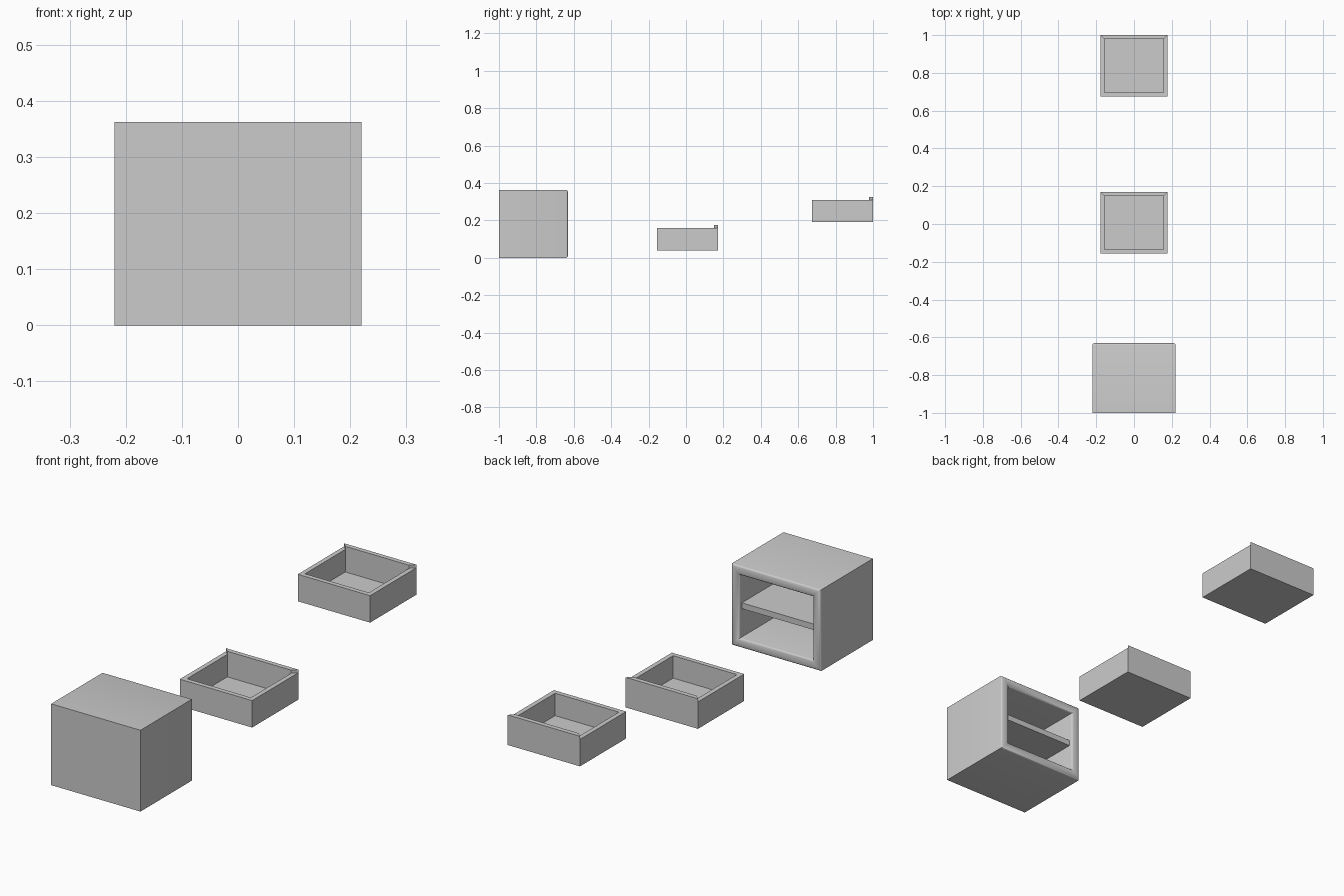
import bpy, bmesh, math

if "Cube" in bpy.data.objects:
    bpy.data.objects.remove(bpy.data.objects["Cube"])


def loft(name, loops):
    """Skin a stack of rectangles (x0, x1, y0, y1, z0, z1-plane style corner lists) and cap both ends."""
    bm = bmesh.new()
    rings = [[bm.verts.new(c) for c in loop] for loop in loops]
    for a, b in zip(rings, rings[1:]):
        for i in range(4):
            j = (i + 1) % 4
            bm.faces.new((a[i], a[j], b[j], b[i]))
    bm.faces.new(rings[0])
    bm.faces.new(rings[-1])
    bmesh.ops.recalc_face_normals(bm, faces=bm.faces)
    return bm


def finish(name, bm, smooth=False):
    mesh = bpy.data.meshes.new(name)
    bm.to_mesh(mesh)
    bm.free()
    ob = bpy.data.objects.new(name, mesh)
    bpy.context.collection.objects.link(ob)
    if smooth:
        bpy.ops.object.select_all(action='DESELECT')
        ob.select_set(True)
        bpy.context.view_layer.objects.active = ob
        bpy.ops.object.shade_smooth_by_angle(angle=math.radians(40))
    return ob


def box(name, x0, x1, y0, y1, z0, z1):
    return finish(name, loft(name, [
        [(x0, y0, z), (x1, y0, z), (x1, y1, z), (x0, y1, z)] for z in (z0, z1)]))


# Cabinet shell: back wall, sides, rounded rim, then the hollow inside
W, H, BACK, FRONT = 0.22, 0.362, -1.0, -0.63
RIM, ROUND = 0.04, 0.01


def upright(inset, y):
    x, z0, z1 = W - inset, inset, H - inset
    return [(-x, y, z0), (x, y, z0), (x, y, z1), (-x, y, z1)]


rim = []
for i in range(13):
    a = math.pi * i / 12
    rim.append(upright(RIM / 2 * (1 - math.cos(a)), FRONT - ROUND + ROUND * math.sin(a)))
shell = [upright(0, BACK)] + rim + [upright(RIM, BACK + 0.03)]
finish("cabinet_shell", loft("cabinet_shell", shell), smooth=True)

# Shelf between the two drawer bays
box("cabinet_shelf", -0.182, 0.182, -0.975, -0.65, 0.166, 0.192)


# Drawers: open tray with a mitred pull lip on the front wall
def drawer(name, y0, y1, z0):
    x, t, h, floor = 0.178, 0.021, 0.12, 0.02

    def flat(inset, z):
        return [(-x + inset, y0 + inset, z), (x - inset, y0 + inset, z),
                (x - inset, y1 - inset, z), (-x + inset, y1 - inset, z)]
    top = z0 + h
    finish(name, loft(name, [flat(0, z0), flat(0, top), flat(t, top), flat(t, z0 + floor)]))
    lip = [[(-x, y1, z), (x, y1, z), (x - t, y1 - t, z), (-x + t, y1 - t, z)]
           for z in (top, top + 0.014)]
    finish(name + "_lip", loft(name, lip))


drawer("lower_drawer", -0.155, 0.17, 0.04)
drawer("upper_drawer", 0.675, 1.0, 0.19)
